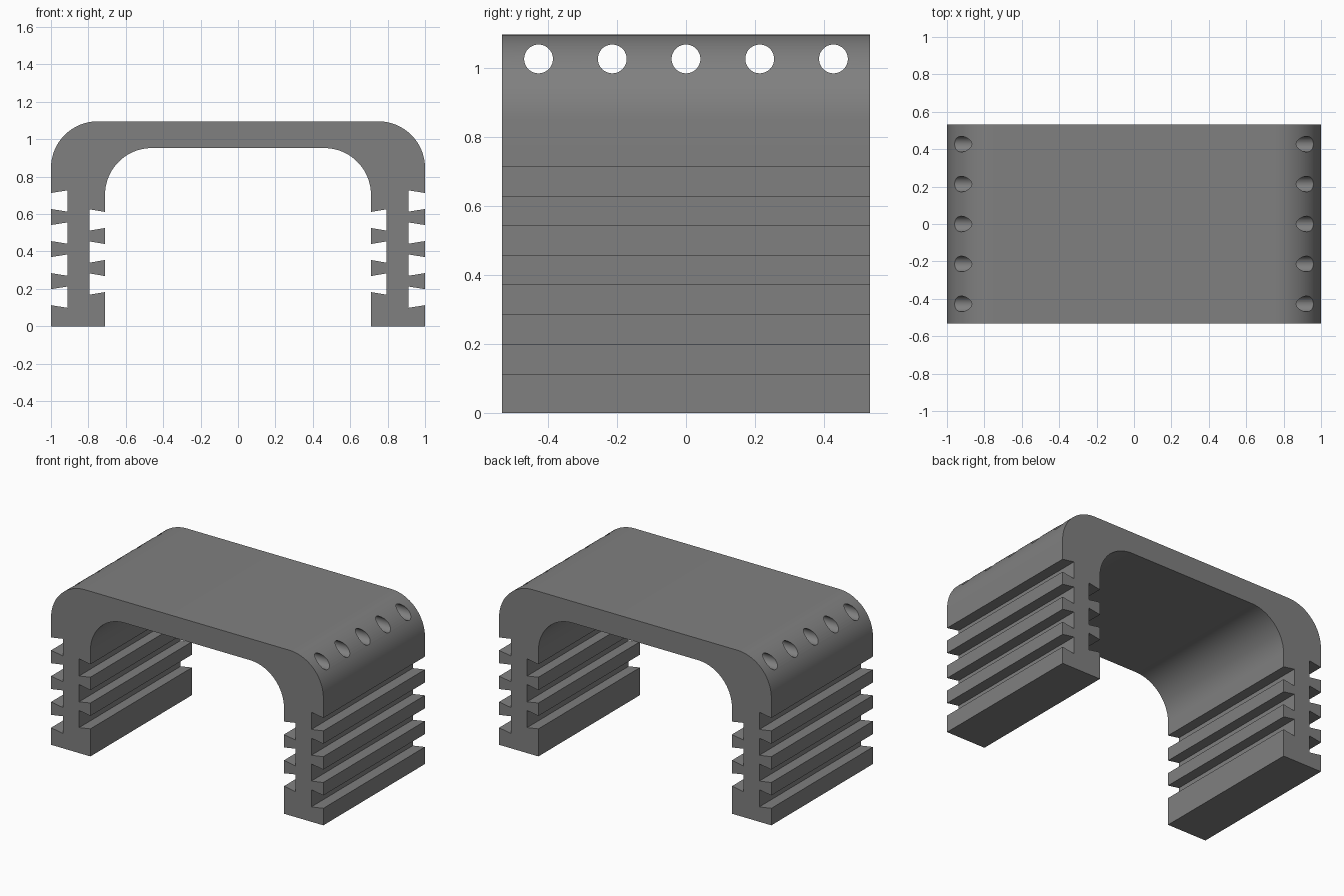
import bpy, bmesh, math
from mathutils import Matrix

if "Cube" in bpy.data.objects:
    bpy.data.objects.remove(bpy.data.objects["Cube"])

HALF_DEPTH, TOP, CEILING = 0.533, 1.096, 0.953
OUTER, OUTER_ROOT = 1.0, 0.912      # outer wall and groove bottom
INNER, INNER_ROOT = 0.711, 0.794    # inner wall and groove bottom
RADIUS, PITCH, STEP, FLARE = 0.25, 0.1714, 0.0857, 0.014


def dovetails(x_wall, x_root, z_start, count):
    """Undercut grooves, listed from the bottom up."""
    pts = []
    for i in range(count):
        z0 = z_start + i * PITCH
        z1 = z0 + STEP
        pts += [(x_wall, z0), (x_root, z0 - FLARE), (x_root, z1 + FLARE), (x_wall, z1)]
    return pts


def corner(x, z, r, n=24):
    """Quarter round from a vertical wall up to a flat top."""
    return [(x - r + r * math.cos(a), z - r + r * math.sin(a))
            for a in (math.pi / 2 * i / n for i in range(n + 1))]


# Half profile on the right, mirrored to the left
outer = [(OUTER, 0)] + dovetails(OUTER, OUTER_ROOT, 0.113, 4) + corner(OUTER, TOP, RADIUS)
inner = [(INNER, 0)] + dovetails(INNER, INNER_ROOT, 0.183, 3) + corner(INNER, CEILING, RADIUS)
mirror = lambda pts: [(-x, z) for x, z in pts]
profile = outer + mirror(outer)[::-1] + mirror(inner) + inner[::-1]

grey = bpy.data.materials.new("mid grey")
grey.diffuse_color = (0.216, 0.216, 0.216, 1)
grey.use_nodes = True
grey.node_tree.nodes["Principled BSDF"].inputs["Base Color"].default_value = grey.diffuse_color

# Grooved arch body, extruded front to back
bm = bmesh.new()
face = bm.faces.new([bm.verts.new((x, -HALF_DEPTH, z)) for x, z in profile])
ext = bmesh.ops.extrude_face_region(bm, geom=[face])
bmesh.ops.translate(bm, vec=(0, 2 * HALF_DEPTH, 0),
                    verts=[v for v in ext["geom"] if isinstance(v, bmesh.types.BMVert)])
bmesh.ops.recalc_face_normals(bm, faces=bm.faces)
mesh = bpy.data.meshes.new("grooved_arch")
bm.to_mesh(mesh)
bm.free()
mesh.materials.append(grey)
arch = bpy.data.objects.new("grooved_arch", mesh)
bpy.context.collection.objects.link(arch)

# Five long bores running sideways through the top slab
bm = bmesh.new()
for i in range(-2, 3):
    bmesh.ops.create_cone(bm, cap_ends=True, segments=48, radius1=0.0417, radius2=0.0417, depth=2.4,
                          matrix=Matrix.Translation((0, i * 0.2135, 1.025)) @ Matrix.Rotation(math.pi / 2, 4, 'Y'))
mesh = bpy.data.meshes.new("bore_cutters")
bm.to_mesh(mesh)
bm.free()
mesh.materials.append(grey)
cutter = bpy.data.objects.new("bore_cutters", mesh)
bpy.context.collection.objects.link(cutter)
cutter.hide_render = True
cutter.hide_set(True)

# Smooth rounds with crisp edges, then the bores
bpy.context.view_layer.objects.active = arch
arch.select_set(True)
cut = arch.modifiers.new("bores", 'BOOLEAN')
cut.operation, cut.solver, cut.object = 'DIFFERENCE', 'EXACT', cutter
bpy.ops.object.modifier_apply(modifier=cut.name)
bpy.ops.object.shade_smooth_by_angle(angle=math.radians(30))
